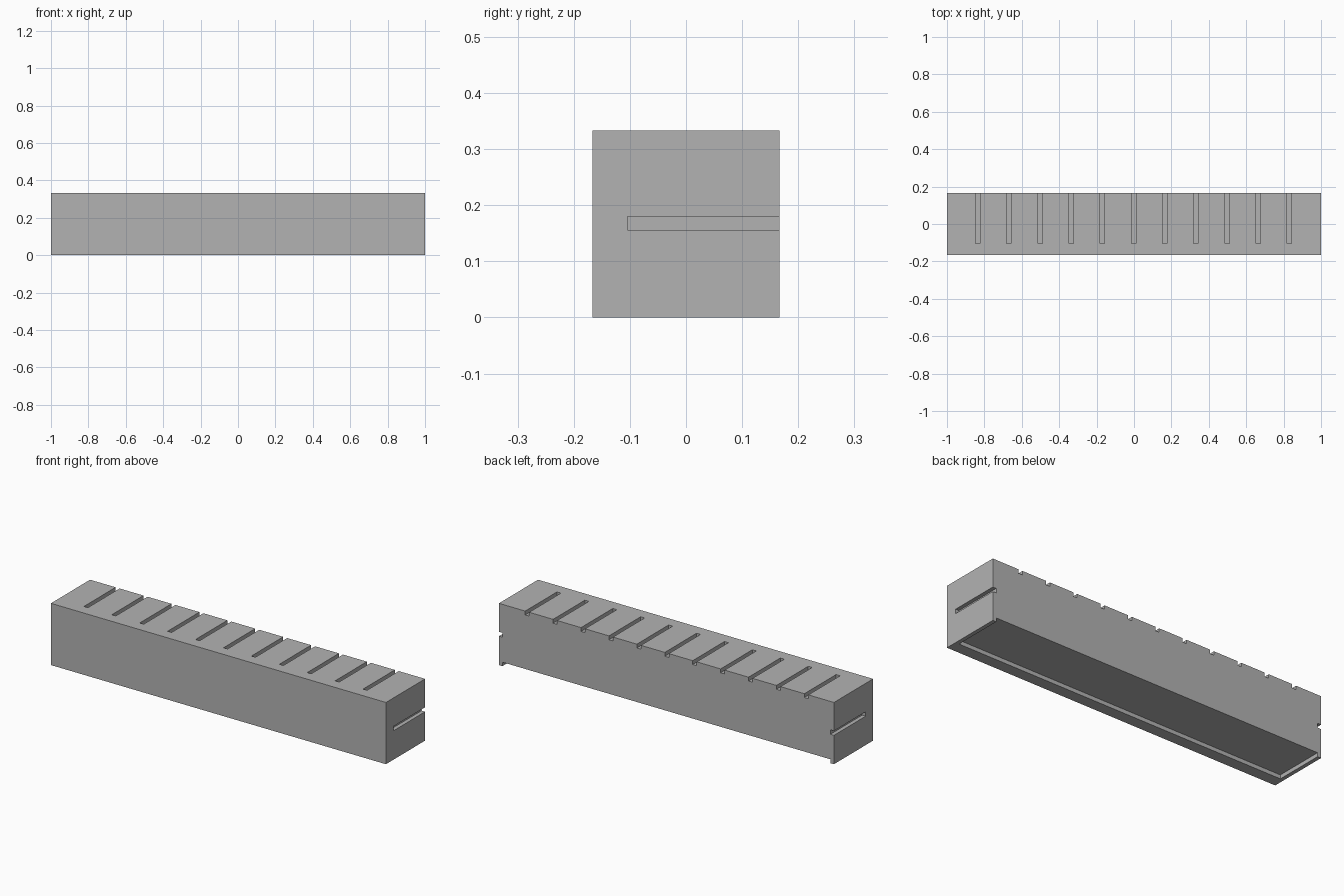
import bpy, bmesh
from mathutils import Matrix, Vector

if "Cube" in bpy.data.objects:
    bpy.data.objects.remove(bpy.data.objects["Cube"])


def add_box(bm, lo, hi):
    lo, hi = Vector(lo), Vector(hi)
    m = Matrix.Translation((lo + hi) / 2) @ Matrix.Diagonal((*(hi - lo), 1))
    bmesh.ops.create_cube(bm, size=1, matrix=m)


def make_object(name, boxes):
    bm = bmesh.new()
    for lo, hi in boxes:
        add_box(bm, lo, hi)
    mesh = bpy.data.meshes.new(name)
    bm.to_mesh(mesh)
    bm.free()
    obj = bpy.data.objects.new(name, mesh)
    bpy.context.collection.objects.link(obj)
    return obj


S = 1 / 6            # half the height and depth of the bar
FRONT = -0.104       # where every groove stops short of the front
BACK = S + 0.05      # grooves run out through the back
W = 0.012            # half groove width
D = 0.021            # groove depth

# Long bar
bar = make_object("grooved_bar", [((-1, -S, 0), (1, S, 2 * S))])
grey = bpy.data.materials.new("mid grey")
grey.diffuse_color = (0.45, 0.45, 0.45, 1)
grey.use_nodes = True
grey.node_tree.nodes["Principled BSDF"].inputs["Base Color"].default_value = grey.diffuse_color
bar.data.materials.append(grey)

# Eleven grooves across the top
cuts = []
for i in range(-5, 6):
    x = i / 6 - 0.002
    cuts.append(((x - W, FRONT, 2 * S - D), (x + W, BACK, 2 * S + 0.05)))

# One horizontal groove in each end
z = 0.168
cuts.append(((1 - D, FRONT, z - W), (1.05, BACK, z + W)))
cuts.append(((-1.05, FRONT, z - W), (-1 + D, BACK, z + W)))

# Shallow recess underneath, open at the back
cuts.append(((-1 + D, FRONT, -0.05), (1 - D, BACK, D)))

cutter = make_object("groove_cutter", cuts)
cutter.hide_render = True
mod = bar.modifiers.new("grooves", 'BOOLEAN')
mod.operation = 'DIFFERENCE'
mod.solver = 'EXACT'
mod.object = cutter

# Apply the cut and discard the cutter
bpy.context.view_layer.objects.active = bar
bar.select_set(True)
bpy.ops.object.modifier_apply(modifier=mod.name)
bpy.data.objects.remove(cutter)
